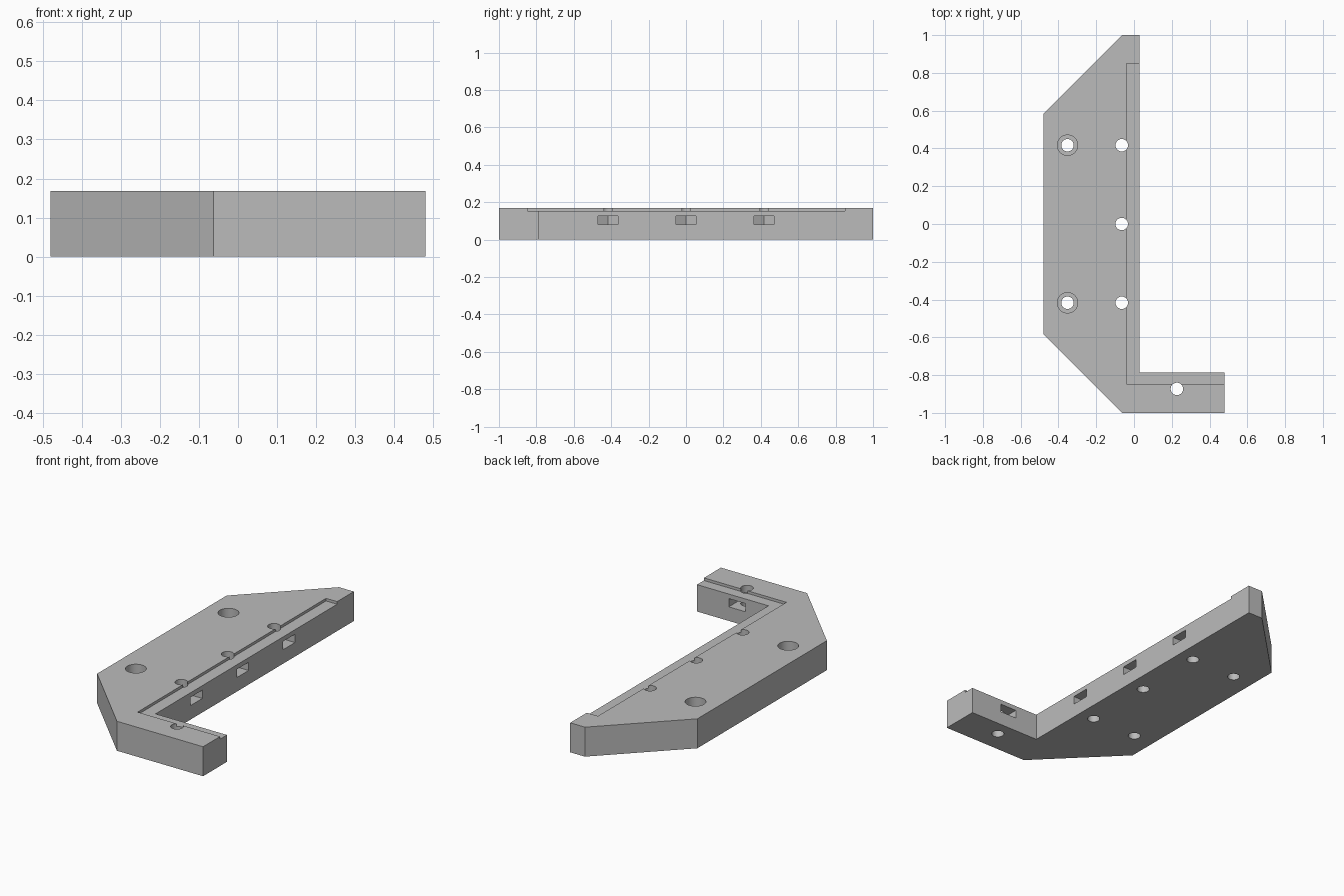
import bpy, bmesh, math
from mathutils import Vector

cube = bpy.data.objects.get("Cube")
if cube:
    bpy.data.objects.remove(cube, do_unlink=True)

HEIGHT = 0.168
HOLE_R = 0.033

grey = bpy.data.materials.new("plain grey")
grey.use_nodes = True
grey.diffuse_color = (0.5, 0.5, 0.5, 1)
grey.node_tree.nodes["Principled BSDF"].inputs["Base Color"].default_value = (0.5, 0.5, 0.5, 1)


def prism(name, outline, z0, z1):
    """Extrude a flat outline from z0 up to z1."""
    bm = bmesh.new()
    face = bm.faces.new([bm.verts.new((x, y, z0)) for x, y in outline])
    top = bmesh.ops.extrude_face_region(bm, geom=[face])["geom"]
    verts = [v for v in top if isinstance(v, bmesh.types.BMVert)]
    bmesh.ops.translate(bm, verts=verts, vec=(0, 0, z1 - z0))
    bmesh.ops.recalc_face_normals(bm, faces=bm.faces)
    mesh = bpy.data.meshes.new(name)
    bm.to_mesh(mesh)
    bm.free()
    mesh.materials.append(grey)
    obj = bpy.data.objects.new(name, mesh)
    bpy.context.collection.objects.link(obj)
    return obj


def circle(x, y, r, n=48):
    return [(x + r * math.cos(math.tau * i / n), y + r * math.sin(math.tau * i / n)) for i in range(n)]


def cut(name, outline, z0, z1):
    """Subtract a prism from the bracket."""
    tool = prism(name, outline, z0, z1)
    tool.hide_render = True
    mod = bracket.modifiers.new(name, "BOOLEAN")
    mod.operation = "DIFFERENCE"
    mod.solver = "EXACT"
    mod.object = tool
    bpy.context.view_layer.objects.active = bracket
    bpy.ops.object.modifier_apply(modifier=mod.name)
    bpy.data.objects.remove(tool, do_unlink=True)


def nut_slot(x, y, angle):
    """Side pocket with a pointed end that holds a hexagonal nut."""
    half = 0.053
    side = half / math.sqrt(3)
    profile = [(-2 * side, 0), (-side, -half), (0.14, -half), (0.14, half), (-side, half)]
    c, s = math.cos(angle), math.sin(angle)
    cut("nut_slot", [(x + c * u - s * v, y + s * u + c * v) for u, v in profile], 0.08, 0.127)


# L-shaped body with chamfered outer corners
bracket = prism("corner_bracket", [
    (-0.063, -1), (0.48, -1), (0.48, -0.785), (0.03, -0.785),
    (0.03, 1), (-0.063, 1), (-0.48, 0.583), (-0.48, -0.583)], 0, HEIGHT)

# Shallow ledge along the inner edge
cut("ledge", [(-0.04, -0.847), (0.6, -0.847), (0.6, 0.85), (-0.04, 0.85)], HEIGHT - 0.015, 0.3)

# Clamp holes, each with a nut slot open to the inner edge
for x, y, angle in [(-0.065, -0.417, 0), (-0.065, 0, 0), (-0.065, 0.417, 0), (0.227, -0.873, math.pi / 2)]:
    cut("clamp_hole", circle(x, y, HOLE_R), -0.1, 0.3)
    nut_slot(x, y, angle)

# Counterbored mounting holes
for y in (-0.417, 0.417):
    cut("mounting_hole", circle(-0.352, y, HOLE_R), -0.1, 0.3)
    cut("counterbore", circle(-0.352, y, 0.054), HEIGHT - 0.085, 0.3)

bpy.ops.object.select_all(action="DESELECT")
bracket.select_set(True)
bpy.context.view_layer.objects.active = bracket
bpy.ops.object.shade_smooth_by_angle(angle=math.radians(30))
